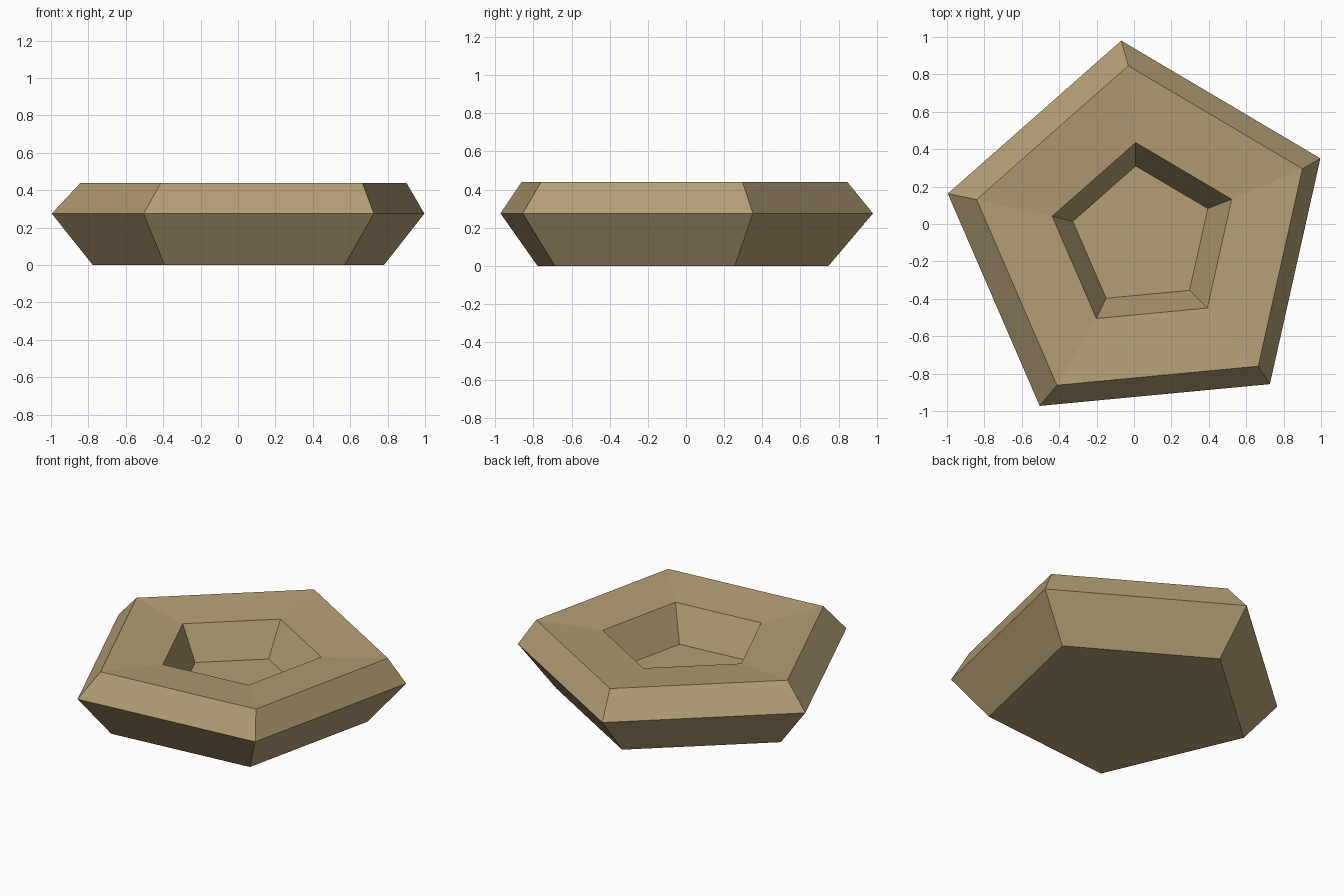
import bpy, bmesh, math

if "Cube" in bpy.data.objects:
    bpy.data.objects.remove(bpy.data.objects["Cube"])

# Single flat colour
stone = bpy.data.materials.new("sandy tan")
stone.diffuse_color = (0.445, 0.342, 0.181, 1)
stone.use_nodes = True
stone.node_tree.nodes["Principled BSDF"].inputs["Base Color"].default_value = stone.diffuse_color

# Pentagon rings from underside to recess floor: centre x, centre y, radius, z
RINGS = [
    (0.026, -0.071, 0.822, 0.0),     # underside
    (0.031, -0.067, 1.052, 0.275),   # widest edge
    (0.056, -0.070, 0.920, 0.44),    # top edge
    (0.057, -0.069, 0.507, 0.409),   # recess rim, dished slightly
    (0.045, -0.069, 0.381, 0.19),    # recess floor
]
SIDES = 5
START = math.radians(95.4)

bm = bmesh.new()
loops = []
for cx, cy, r, z in RINGS:
    loops.append([bm.verts.new((cx + r * math.cos(START + math.tau * i / SIDES),
                                cy + r * math.sin(START + math.tau * i / SIDES), z))
                  for i in range(SIDES)])

# Walls between neighbouring rings, then the two flat caps
for a, b in zip(loops, loops[1:]):
    for i in range(SIDES):
        j = (i + 1) % SIDES
        bm.faces.new((a[i], a[j], b[j], b[i]))
bm.faces.new(loops[0][::-1])
bm.faces.new(loops[-1])
bmesh.ops.recalc_face_normals(bm, faces=bm.faces)

mesh = bpy.data.meshes.new("dished_pentagon_slab")
bm.to_mesh(mesh)
bm.free()
mesh.materials.append(stone)
slab = bpy.data.objects.new("dished_pentagon_slab", mesh)
bpy.context.collection.objects.link(slab)
